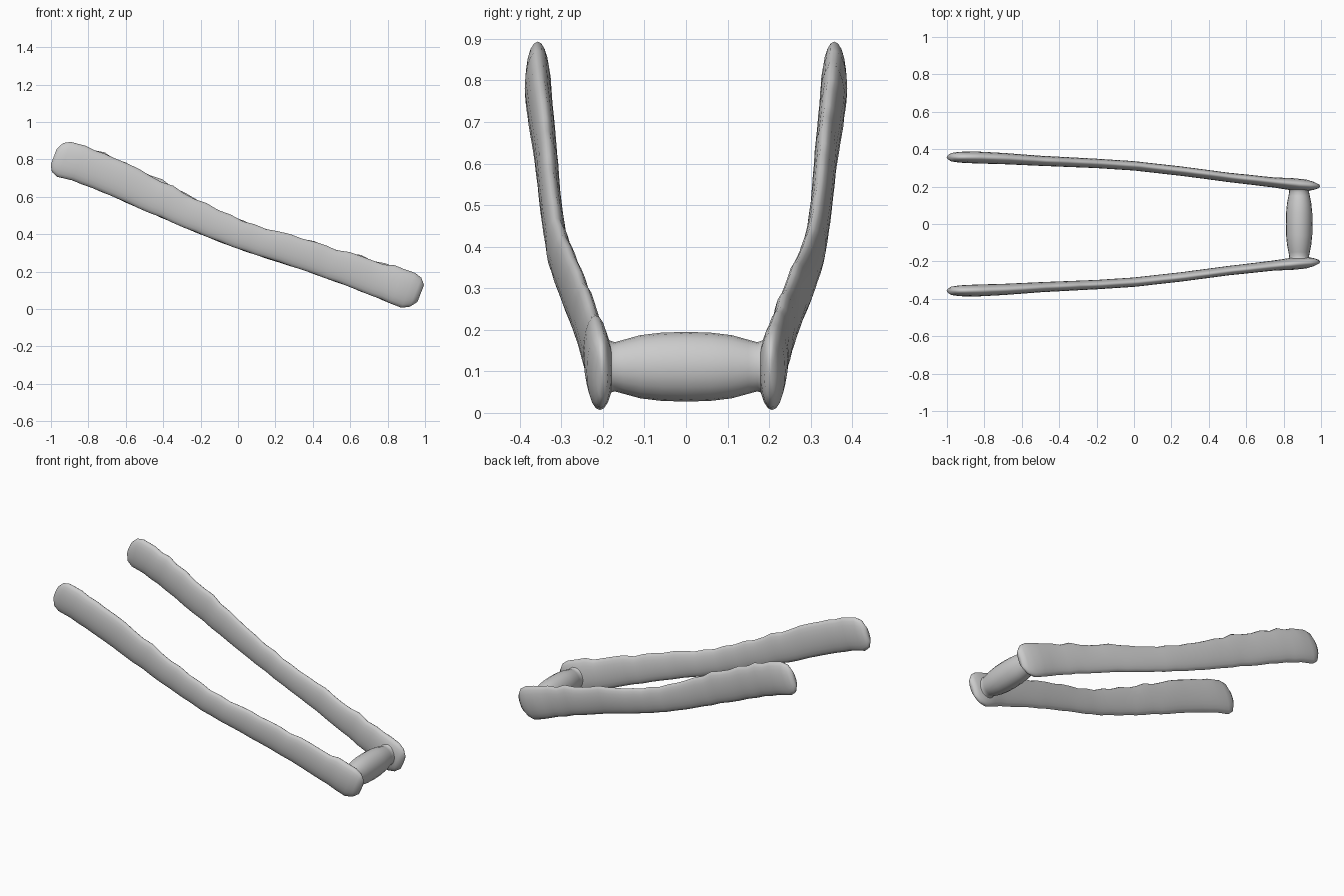
import bpy, bmesh, math, random
from mathutils import Vector

cube = bpy.data.objects.get("Cube")
if cube:
    bpy.data.objects.remove(cube, do_unlink=True)

grey = bpy.data.materials.new("plain grey")
grey.use_nodes = True
colour = (0.6, 0.6, 0.6, 1)
grey.diffuse_color = colour
grey.node_tree.nodes["Principled BSDF"].inputs["Base Color"].default_value = colour


def loft(name, rings):
    """Skin a list of point rings, with closed ends."""
    bm = bmesh.new()
    loops = [[bm.verts.new(p) for p in ring] for ring in rings]
    n = len(loops[0])
    for a, b in zip(loops, loops[1:]):
        for i in range(n):
            j = (i + 1) % n
            bm.faces.new((a[i], a[j], b[j], b[i]))
    for end in (loops[0], loops[-1]):
        centre = bm.verts.new(sum((v.co for v in end), Vector()) / n)
        for i in range(n):
            bm.faces.new((end[i], end[(i + 1) % n], centre))
    bmesh.ops.recalc_face_normals(bm, faces=bm.faces)
    mesh = bpy.data.meshes.new(name)
    bm.to_mesh(mesh)
    bm.free()
    mesh.materials.append(grey)
    mesh.shade_smooth()
    obj = bpy.data.objects.new(name, mesh)
    bpy.context.collection.objects.link(obj)
    return obj


def ring(centre, u, v, ru, rv, n=20):
    angles = [math.tau * i / n for i in range(n)]
    return [centre + u * ru * math.cos(a) + v * rv * math.sin(a) for a in angles]


# Arm stations: x, y, z, half depth, half thickness
stations = [
    (-0.985, 0.357, 0.815, 0.045, 0.014), (-0.965, 0.357, 0.81, 0.083, 0.024),
    (-0.93, 0.357, 0.80, 0.100, 0.029), (-0.85, 0.356, 0.78, 0.099, 0.032),
    (-0.7, 0.35, 0.72, 0.097, 0.030), (-0.5, 0.338, 0.63, 0.094, 0.027),
    (-0.2, 0.324, 0.485, 0.080, 0.025), (0, 0.311, 0.40, 0.074, 0.025),
    (0.25, 0.283, 0.322, 0.078, 0.025), (0.5, 0.25, 0.243, 0.083, 0.025),
    (0.75, 0.222, 0.158, 0.092, 0.027), (0.85, 0.212, 0.122, 0.099, 0.033),
    (0.91, 0.207, 0.10, 0.100, 0.032), (0.95, 0.204, 0.09, 0.083, 0.023),
    (0.977, 0.202, 0.083, 0.048, 0.013),
]


def refine(rows, step=0.06):
    """Insert in-between stations along the long stretches."""
    out = []
    for a, b in zip(rows, rows[1:]):
        count = max(1, round((b[0] - a[0]) / step))
        out += [[p + (q - p) * k / count for p, q in zip(a, b)] for k in range(count)]
    return out + [list(rows[-1])]


along = Vector((0.93, 0, -0.36)).normalized()
depth = Vector((-along.z, 0, along.x))
across = Vector((0, 1, 0))

# Two slim, slightly lumpy arms
for name, side, seed in (("front_arm", -1, 3), ("back_arm", 1, 8)):
    rng = random.Random(seed)
    rings = []
    for x, y, z, d, t in refine(stations):
        lump = rng.uniform(-0.005, 0.005) if abs(x) < 0.85 else 0
        centre = Vector((x, y * side, z)) + depth * lump
        rings.append(ring(centre, depth, across, d + lump * 0.5, t))
    loft(name, rings)

# Barrel-shaped crossbar with flared ends: y, half width, half height
barrel = [(0, 0.071, 0.084), (0.06, 0.070, 0.082), (0.11, 0.065, 0.076),
          (0.15, 0.057, 0.065), (0.172, 0.053, 0.059), (0.185, 0.056, 0.064),
          (0.2, 0.068, 0.077)]
profile = [(-y, a, b) for y, a, b in reversed(barrel[1:])] + barrel
loft("crossbar", [ring(Vector((0.883, y, 0.111)), Vector((1, 0, 0)), Vector((0, 0, 1)), a, b)
                  for y, a, b in profile])
